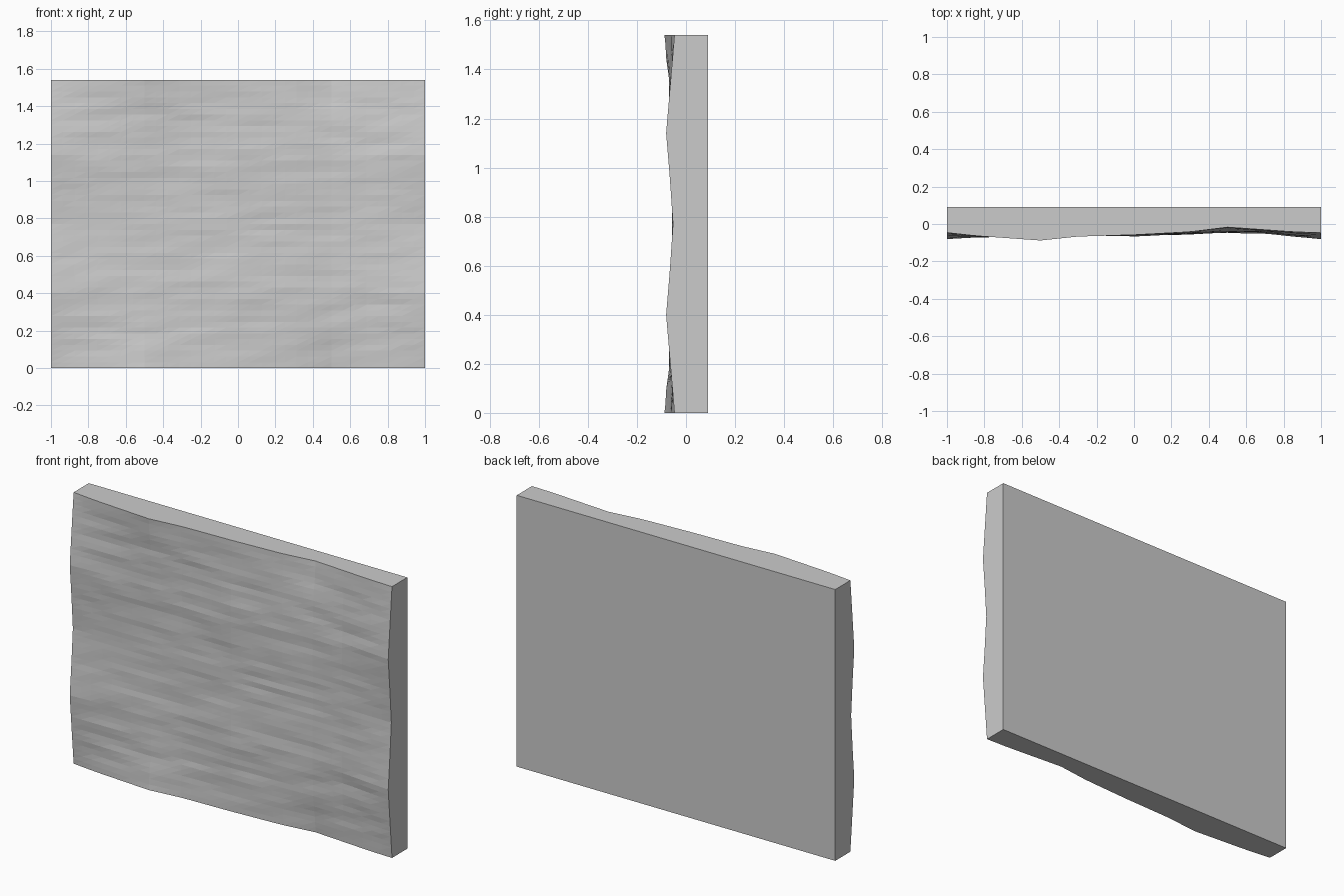
import bpy, bmesh
from mathutils import Vector, noise

if "Cube" in bpy.data.objects:
    bpy.data.objects.remove(bpy.data.objects["Cube"])

W, H, BACK = 2.0, 1.54, 0.09
NX, NZ = 32, 50

# Coarse front relief: y at column positions XS for heights ZS (mirrored about mid height)
XS = [-1, -0.85, -0.5, -0.3, 0, 0.3, 0.5, 0.7, 0.85, 1]
ZS = [0, 0.2, 0.4, 0.58, 0.77]
RELIEF = [
    [-.046, -.063, -.088, -.067, -.058, -.042, -.017, -.031, -.042, -.047],
    [-.064, -.065, -.068, -.060, -.058, -.048, -.038, -.040, -.052, -.064],
    [-.081, -.072, -.064, -.056, -.066, -.054, -.046, -.048, -.066, -.081],
    [-.066, -.062, -.058, -.054, -.060, -.052, -.044, -.047, -.058, -.066],
    [-.053, -.055, -.056, -.055, -.054, -.049, -.042, -.045, -.050, -.053],
]


def lerp(keys, vals, t):
    for a, b, va, vb in zip(keys, keys[1:], vals, vals[1:]):
        if t <= b:
            return va + (vb - va) * (t - a) / (b - a)
    return vals[-1]


def depth(x, z):
    z = min(z, H - z)
    base = lerp(ZS, [lerp(XS, row, x) for row in RELIEF], z)
    # fine chiselled grain, stretched sideways, fading at the outline
    grain = noise.noise(Vector((x * 4, 3.7, z * 16))) * 0.005
    fade = min(1, z / 0.1, (1 - abs(x)) / 0.1)
    return max(base + grain * fade, -BACK)


bm = bmesh.new()
grid = []
for j in range(NZ + 1):
    z = H * j / NZ
    grid.append([bm.verts.new((x, depth(x, z), z))
                 for x in (-1 + W * i / NX for i in range(NX + 1))])

# Faceted front face
for lo, hi in zip(grid, grid[1:]):
    for i in range(NX):
        bm.faces.new((lo[i], lo[i + 1], hi[i + 1]))
        bm.faces.new((lo[i], hi[i + 1], hi[i]))

# Flat back and four flat rims following the relief outline
bl, br, tr, tl = [bm.verts.new(p) for p in
                  ((-1, BACK, 0), (1, BACK, 0), (1, BACK, H), (-1, BACK, H))]
bm.faces.new((br, bl, tl, tr))
bm.faces.new(grid[0][::-1] + [bl, br])
bm.faces.new(grid[-1] + [tr, tl])
bm.faces.new([r[0] for r in grid] + [tl, bl])
bm.faces.new([r[-1] for r in grid][::-1] + [br, tr])
bmesh.ops.recalc_face_normals(bm, faces=bm.faces)

mesh = bpy.data.meshes.new("rock_wall_panel")
bm.to_mesh(mesh)
bm.free()
bpy.context.collection.objects.link(bpy.data.objects.new("rock_wall_panel", mesh))
